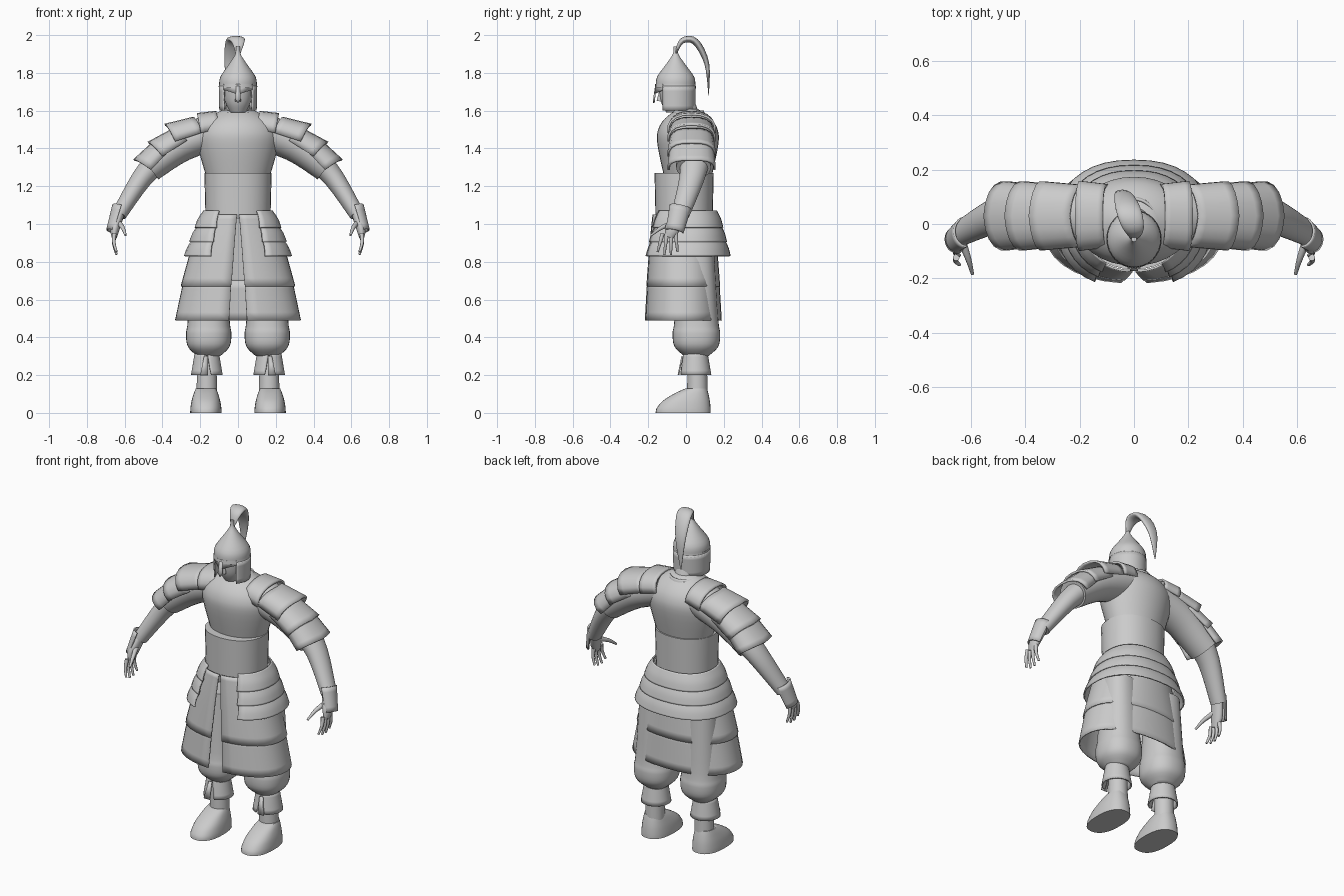
import bpy, bmesh, math
from mathutils import Vector
from math import sin, cos, pi

if "Cube" in bpy.data.objects:
    bpy.data.objects.remove(bpy.data.objects["Cube"])

grey = bpy.data.materials.new("plain grey")
grey.use_nodes = True
grey.diffuse_color = (.6, .6, .6, 1)
grey.node_tree.nodes["Principled BSDF"].inputs["Base Color"].default_value = grey.diffuse_color
SHEET = .008


def finish(name, bm, mirror=False, thick=0):
    """Turn a bmesh into a shaded object, optionally mirrored and thickened."""
    mesh = bpy.data.meshes.new(name)
    bm.to_mesh(mesh)
    bm.free()
    mesh.materials.append(grey)
    part = bpy.data.objects.new(name, mesh)
    bpy.context.collection.objects.link(part)
    if thick:
        solidify = part.modifiers.new("thickness", "SOLIDIFY")
        solidify.thickness, solidify.offset = thick, 0
    if mirror:
        part.modifiers.new("mirror", "MIRROR").use_mirror_merge = False
    bpy.ops.object.select_all(action="DESELECT")
    part.select_set(True)
    bpy.context.view_layer.objects.active = part
    bpy.ops.object.shade_smooth_by_angle(angle=math.radians(40))


def refine(rings, steps=4):
    """Smooth a list of rings with Catmull-Rom interpolation."""
    result = []
    last = len(rings) - 1
    for i in range(last):
        near = [rings[max(0, min(last, i + k))] for k in (-1, 0, 1, 2)]
        for t in (s / steps for s in range(steps)):
            result.append([b + t / 2 * (c - a + t * (2 * a - 5 * b + 4 * c - d + t * (3 * b - a - 3 * c + d)))
                           for a, b, c, d in zip(*near)])
    return result + [rings[last]]


def sweep(name, rings, sides=32, spread=None, gap=None, square=2, along=None, peak=0, **finishing):
    """Loft (x, y, z, width, depth) rings. A spread or a front gap leaves an open sheet."""
    rings = refine(rings)
    last = len(rings) - 1
    centres = [Vector(ring[:3]) for ring in rings]
    closed = not (spread or gap)
    bm, loops = bmesh.new(), []
    for i, (centre, ring) in enumerate(zip(centres, rings)):
        axis = Vector((0, 0, 1))
        if along:
            axis = (centres[min(i + 1, last)] - centres[max(i - 1, 0)]).normalized()
        if along == "plume":
            across = Vector((1, 0, 0)).cross(axis).cross(axis).normalized() * -1
            back = axis.cross(across)
        else:
            back = (Vector((0, 1, 0)) - axis * axis.y).normalized()
            across = back.cross(axis)
        start, end = 0, 2 * pi
        if spread:
            start, end = pi - spread, pi + spread
        if gap:
            half = gap[0] + (gap[1] - gap[0]) * i / last
            start, end = half - pi / 2, 3 * pi / 2 - half
        loop = []
        for k in range(sides if closed else sides + 1):
            s = k / sides
            turn = start + (end - start) * s
            u, v = (math.copysign(abs(f) ** (2 / square), f) for f in (cos(turn), sin(turn)))
            point = centre + across * u * ring[3] + back * v * ring[4]
            loop.append(bm.verts.new(point + axis * peak * (1 - abs(2 * s - 1))))
        loops.append(loop)
    for low, high in zip(loops, loops[1:]):
        for k in range(sides):
            n = (k + 1) % len(low)
            bm.faces.new((low[k], low[n], high[n], high[k]))
    if closed:
        bm.faces.new(loops[0][::-1])
        bm.faces.new(loops[-1])
    bmesh.ops.recalc_face_normals(bm, faces=bm.faces)
    finish(name, bm, **finishing)


def turned(name, profile, x=0, y=0, depth=1, pad=0, **options):
    """Upright oval part from (height, half width) pairs."""
    sweep(name, [(x, y, z, r, r * depth + pad) for z, r in profile], **options)


def limb(name, path, start, end, depth=1, bulge=0, along="limb", **options):
    """Tapering part along a path."""
    last = len(path) - 1
    radii = [start + (end - start) * i / last + bulge * sin(pi * i / last) for i in range(last + 1)]
    sweep(name, [(*p, r, r * depth) for p, r in zip(path, radii)], along=along, **options)


def plate(name, points, **finishing):
    bm = bmesh.new()
    bm.faces.new([bm.verts.new(p) for p in points])
    finish(name, bm, thick=SHEET, **finishing)


# Torso, waist band, collar and neck
turned("breastplate", [(1.24, .165), (1.42, .215), (1.5, .21), (1.56, .16), (1.61, .07)], y=.01, depth=.75)
turned("waist_band", [(1.03, .172), (1.27, .178)], y=-.01, depth=.88, square=2.2)
turned("collar", [(1.55, .1), (1.6, .08)], y=.01, gap=(.1, .5), thick=SHEET)
limb("neck", [(0, .01, 1.56), (0, -.03, 1.68)], .065, .06)

# Split skirt in two lengths
skirt = dict(y=-.015, depth=.28, pad=.108, square=2.2, thick=SHEET)
turned("upper_skirt", [(1.05, .18), (.9, .235), (.67, .3)], gap=(.02, .1), **skirt)
turned("lower_skirt", [(.7, .285), (.49, .33)], gap=(.1, .12), **skirt)

# Overlapping hip tiers
for i in range(3):
    top, wide = 1.07 - .075 * i, .18 + .028 * i
    turned(f"hip_tier_{i + 1}", [(top, wide), (top - .045, wide + .03), (top - .09, wide + .047)],
           depth=.7, pad=.035, square=2.3, gap=(.53, .47), thick=SHEET)

# Baggy trousers, gaiters with front ties
turned("trousers", [(.85, .09), (.5, .11), (.42, .12), (.35, .11), (.3, .06)],
       x=.155, y=.055, depth=1.05, square=2.3, mirror=True)
turned("gaiters", [(.32, .06), (.2, .08)], x=.165, y=.05, gap=(.03, .3), mirror=True, thick=SHEET)
plate("gaiter_ties", [(.16, -.02, .3), (.18, -.02, .3), (.2, -.04, .2), (.16, -.04, .2)], mirror=True)

# Boots, the foot shrinking back into the shaft
turned("boot_shafts", [(.3, .05), (.05, .056)], x=.165, y=.06, mirror=True)
foot = [(s, s * s) for s in (0, .2, .5, .8, 1)]
sweep("boot_feet", [(.17, .07 * q - .015, .13 * s, .083 - .03 * q, .146 - .09 * q) for s, q in foot],
      square=2.4, mirror=True)

# Sleeves, forearms and flared hand guards
limb("sleeves", [(.1, .03, 1.5), (.3, .04, 1.42), (.47, .04, 1.3)], .1, .08, depth=1.15, mirror=True)
limb("forearms", [(.4, .05, 1.36), (.51, .03, 1.24), (.63, -.03, 1.05)], .07, .04, depth=1.2, mirror=True)
limb("hand_guards", [(.62, -.03, 1.09), (.66, -.06, .96)], .043, .035, depth=1.25,
     spread=pi / 2, mirror=True, thick=SHEET)

# Hands
limb("palms", [(.62, -.03, 1.07), (.65, -.07, .98), (.655, -.09, .93)], .024, .014, depth=1.6, bulge=.006, mirror=True)
for i, finger in enumerate(("little", "ring", "middle", "index")):
    knuckle = Vector((.655, -.055 - .023 * i, .95))
    tip = Vector((.643, -.045 - .035 * i, .83 + .015 * abs(i - 1.5)))
    bend = (knuckle + tip) / 2 + Vector((.008, 0, 0))
    limb(f"{finger}_fingers", [knuckle, bend, tip], .012, .006, sides=10, mirror=True)
limb("thumbs", [(.635, -.06, 1.01), (.61, -.13, .98), (.595, -.185, .94)], .016, .006,
     along="plume", sides=10, mirror=True)

# Shoulder straps, then layered plates with pointed outer edges
armour = dict(depth=1.5, sides=10, spread=1.75, square=2.3, mirror=True, thick=.012)
limb("shoulder_straps", [(.1, .03, 1.52), (.2, .03, 1.5)], .075, .083, **armour)
for i in range(3):
    slope = .3 + .25 * i
    inner = Vector((.19 + .088 * i, .03, 1.5 - .045 * i))
    outer = inner + Vector((cos(slope), 0, -sin(slope))) * .155
    limb(f"shoulder_plates_{i + 1}", [inner, outer], .073, .082, peak=.026, **armour)

# Head and nose
turned("head", [(1.59, .04), (1.64, .065), (1.7, .075), (1.77, .075)], y=-.062, depth=1.05)
limb("nose", [(0, -.13, 1.72), (0, -.14, 1.65)], .008, .016, sides=10)

# Helmet with rim, neck guard, nose guard and brows
helmet = dict(y=-.055, depth=1.05)
turned("helmet_dome", [(1.73, .1), (1.78, .093), (1.85, .045), (1.9, .014), (1.94, .01)], **helmet)
turned("helmet_rim", [(1.72, .102), (1.74, .1)], **helmet)
turned("neck_guard", [(1.6, .095), (1.73, .098)], gap=(.85, .85), thick=SHEET, **helmet)
plate("nose_guard", [(-.01, -.16, 1.73), (.01, -.16, 1.73), (.014, -.17, 1.66), (0, -.17, 1.64), (-.014, -.17, 1.66)])
plate("brow_guards", [(0, -.16, 1.74), (.075, -.12, 1.74), (.075, -.12, 1.71), (.01, -.165, 1.69)], mirror=True)

# Plume sweeping up and back to a point
limb("plume", [(0, -.055, 1.9), (0, -.02, 1.97), (-.02, .05, 1.965), (-.04, .11, 1.85), (-.05, .12, 1.68)],
     .012, .003, depth=.4, bulge=.038, along="plume")
